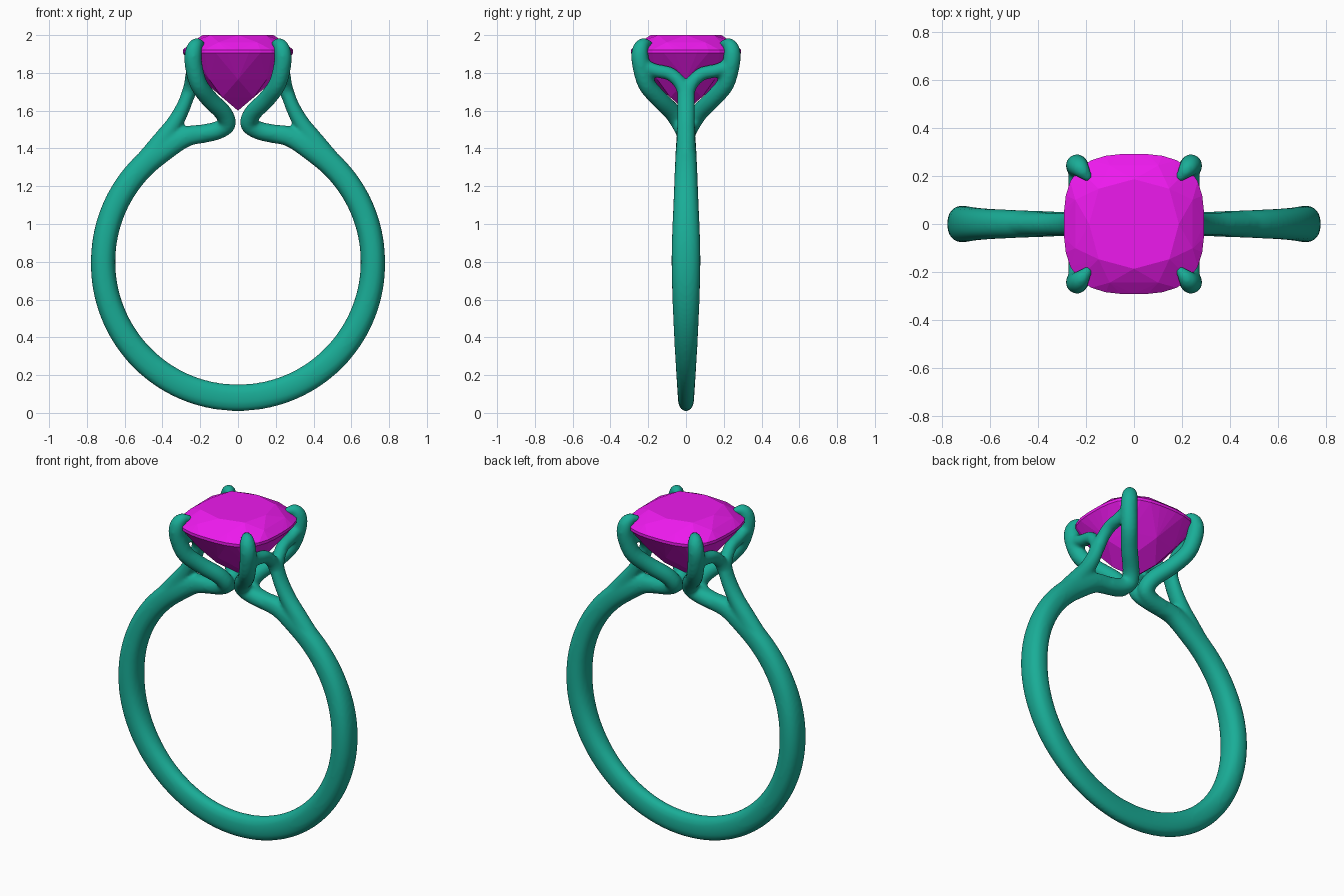
import bpy, bmesh, math
from mathutils import Vector

if "Cube" in bpy.data.objects:
    bpy.data.objects.remove(bpy.data.objects["Cube"])


def material(name, rgb):
    m = bpy.data.materials.new(name)
    m.diffuse_color = (*rgb, 1)
    m.use_nodes = True
    m.node_tree.nodes["Principled BSDF"].inputs["Base Color"].default_value = m.diffuse_color
    return m


def catmull(pts, steps):
    """Smooth interpolation through tuples of any length."""
    p = [Vector(q) for q in pts]
    p = [p[0] * 2 - p[1]] + p + [p[-1] * 2 - p[-2]]
    out = []
    for i in range(1, len(p) - 2):
        a, b, c, d = p[i - 1:i + 3]
        for k in range(steps):
            t = k / steps
            out.append(0.5 * (2 * b + (c - a) * t + (2 * a - 5 * b + 4 * c - d) * t**2
                              + (3 * b - a - 3 * c + d) * t**3))
    return out + [p[-2]]


def sweep(bm, pts, ref, steps=6, sides=20, power=1.0):
    """Tube through (x, y, z, thickness radius, radius along ref)."""
    samples = catmull(pts, steps)
    centres = [Vector(s[:3]) for s in samples]
    rings = []
    for i, s in enumerate(samples):
        t = (centres[min(i + 1, len(centres) - 1)] - centres[max(i - 1, 0)]).normalized()
        side = (Vector(ref) - t * t.dot(Vector(ref))).normalized()
        up = t.cross(side)
        ring = []
        for k in range(sides):
            a = math.tau * k / sides
            c, n = math.cos(a), math.sin(a)
            c = math.copysign(abs(c)**power, c)
            n = math.copysign(abs(n)**power, n)
            ring.append(bm.verts.new(centres[i] + up * c * s[3] + side * n * s[4]))
        rings.append(ring)
    for r, q in zip(rings, rings[1:]):
        for k in range(sides):
            j = (k + 1) % sides
            bm.faces.new((r[k], r[j], q[j], q[k]))
    bm.faces.new(rings[0][::-1])
    bm.faces.new(rings[-1])


def make_object(name, bm, mat):
    bmesh.ops.recalc_face_normals(bm, faces=bm.faces)
    me = bpy.data.meshes.new(name)
    bm.to_mesh(me)
    bm.free()
    me.materials.append(mat)
    ob = bpy.data.objects.new(name, me)
    bpy.context.collection.objects.link(ob)
    return ob


# Band with split shoulders and four claws, blended into one body
bm = bmesh.new()
for sx in (-1, 1):
    # Shank: wide at the sides, narrow at the bottom and the shoulders
    shank = []
    for deg in range(-98, 56, 9):
        f = math.radians(deg)
        low = max(0, -math.sin(f))
        high = max(0, math.sin(f) - 0.1)
        width = 0.077 - 0.034 * low**1.5 - 0.03 * high
        r = 0.714 + 0.006 * low
        shank.append((sx * r * math.cos(f), 0, 0.8 + r * math.sin(f), 0.065 + 0.006 * low, width))
    shank += [(sx * 0.28, 0, 1.46, 0.054, 0.05), (sx * 0.17, 0, 1.48, 0.048, 0.048)]
    sweep(bm, shank, (0, 1, 0), power=0.88)
    # Rising shoulder
    sweep(bm, [(sx * 0.47, 0, 1.35, 0.06, 0.052), (sx * 0.40, 0, 1.445, 0.052, 0.05),
               (sx * 0.335, 0, 1.535, 0.044, 0.048), (sx * 0.285, 0, 1.63, 0.038, 0.048),
               (sx * 0.255, 0, 1.72, 0.035, 0.045), (sx * 0.25, 0, 1.75, 0.03, 0.03)], (0, 1, 0))
    for sy in (-1, 1):
        # Fork arm from the shoulder to the claw
        sweep(bm, [(sx * x, sy * y, z, r, r) for x, y, z, r in (
            (0.262, 0.005, 1.68, 0.036), (0.25, 0.03, 1.745, 0.036), (0.242, 0.085, 1.795, 0.036),
            (0.24, 0.16, 1.812, 0.036), (0.235, 0.235, 1.84, 0.036))], (1, 0, 0))
        # Claw: turns back at the centre, flares out and hooks over the stone
        sweep(bm, [(sx * x, sy * y, z, r, r) for x, y, z, r in (
            (0.2, 0, 1.475, 0.05), (0.11, 0.01, 1.495, 0.048), (0.058, 0.03, 1.53, 0.047),
            (0.08, 0.07, 1.59, 0.047), (0.15, 0.14, 1.66, 0.047), (0.208, 0.208, 1.74, 0.047),
            (0.235, 0.238, 1.84, 0.047), (0.236, 0.244, 1.91, 0.045),
            (0.218, 0.225, 1.95, 0.036), (0.182, 0.182, 1.952, 0.014))], (-sx, sy, 0))
band = make_object("ring_band", bm, material("teal_metal", (0.01, 0.42, 0.31)))
remesh = band.modifiers.new("blend", "REMESH")
remesh.mode = "VOXEL"
remesh.voxel_size = 0.01
remesh.use_smooth_shade = True
soften = band.modifiers.new("soften", "SMOOTH")
soften.factor = 0.5
soften.iterations = 8


# Cushion-cut stone: convex hull of staggered facet rings
def cushion(n, scale, z, offset=0.0, power=2.9):
    pts = []
    for k in range(n):
        a = math.tau * (k + offset) / n
        c, s = math.cos(a), math.sin(a)
        r = 0.292 * scale / (abs(c)**power + abs(s)**power)**(1 / power)
        pts.append((r * c, r * s, z))
    return pts


gem = bmesh.new()
outline = (cushion(32, 1, 1.905) + cushion(32, 1, 1.922) + cushion(8, 0.86, 1.962, 0.5)
           + cushion(8, 0.64, 2.0) + cushion(8, 0.66, 1.765) + cushion(4, 0.36, 1.67, 0.5)
           + [(0, 0, 1.6)])
for p in outline:
    gem.verts.new(p)
bmesh.ops.convex_hull(gem, input=gem.verts)
make_object("cushion_stone", gem, material("magenta_stone", (0.85, 0.01, 0.85)))
